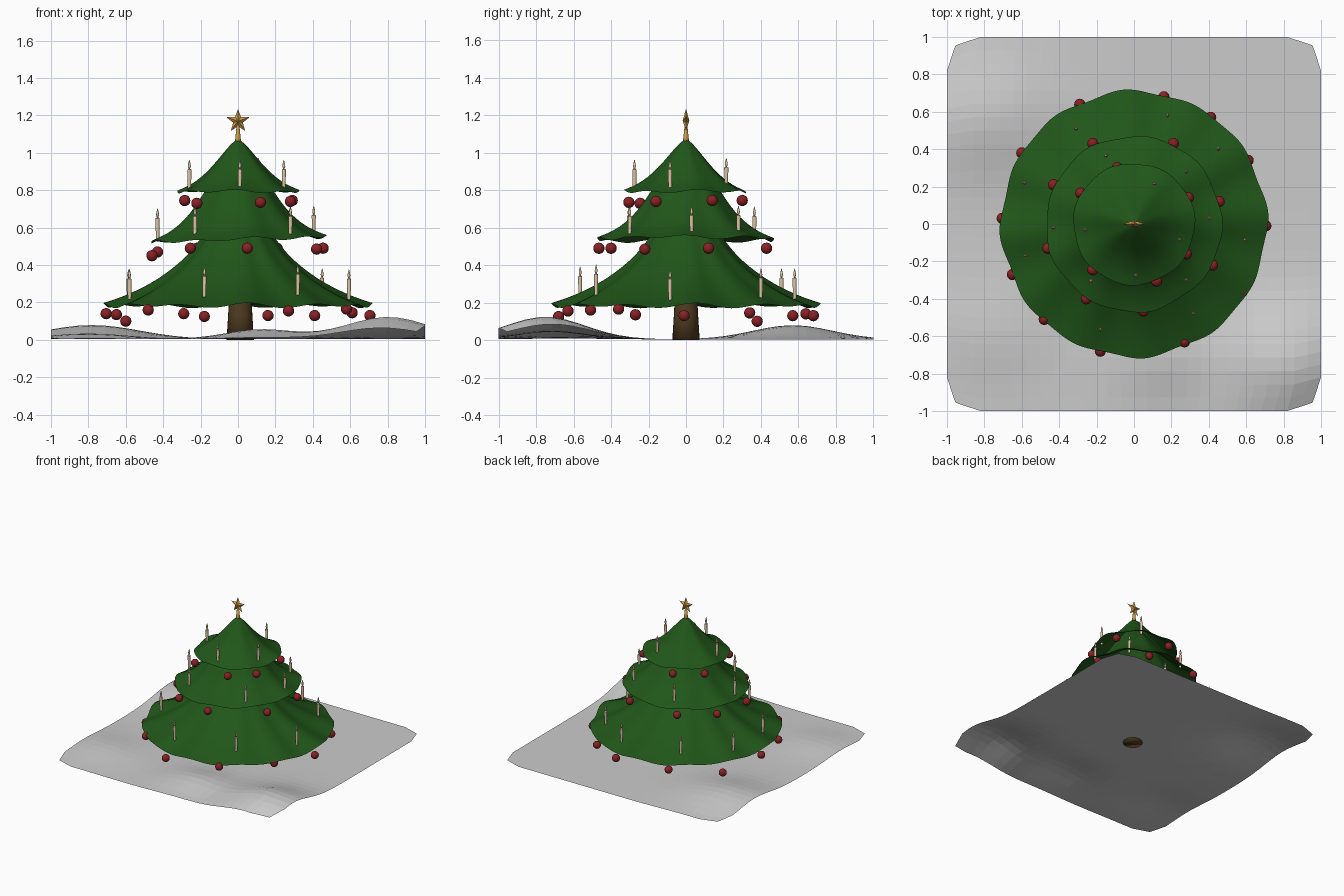
import bpy, bmesh
from math import sin, cos, pi, exp, atan2

if "Cube" in bpy.data.objects:
    bpy.data.objects.remove(bpy.data.objects["Cube"])

def material(name, rgb):
    m = bpy.data.materials.new(name)
    m.diffuse_color = (*rgb, 1)
    m.use_nodes = True
    m.node_tree.nodes["Principled BSDF"].inputs["Base Color"].default_value = m.diffuse_color
    return m

GREEN = material("needles", (0.015, 0.095, 0.01))
RED = material("bauble_red", (0.25, 0.015, 0.018))
CREAM = material("wax", (0.75, 0.58, 0.38))
GOLD = material("gold", (0.6, 0.32, 0.07))
BROWN = material("bark", (0.08, 0.045, 0.015))

def make(name, verts, faces, mat=None, smooth=True):
    me = bpy.data.meshes.new(name)
    me.from_pydata(verts, [], faces)
    bm = bmesh.new()
    bm.from_mesh(me)
    bmesh.ops.recalc_face_normals(bm, faces=bm.faces)
    bm.to_mesh(me)
    bm.free()
    ob = bpy.data.objects.new(name, me)
    bpy.context.collection.objects.link(ob)
    if mat:
        me.materials.append(mat)
    me.polygons.foreach_set("use_smooth", [smooth] * len(me.polygons))
    return ob

def ring_faces(rows, n):
    return [(r * n + i, r * n + (i + 1) % n, (r + 1) * n + (i + 1) % n, (r + 1) * n + i)
            for r in range(rows - 1) for i in range(n)]

def lathe(name, profile, n, loc, mat, smooth=True):
    verts = [(loc[0] + r * cos(2 * pi * i / n), loc[1] + r * sin(2 * pi * i / n), loc[2] + z)
             for r, z in profile for i in range(n)]
    faces = ring_faces(len(profile), n)
    last = (len(profile) - 1) * n
    faces += [tuple(range(n))[::-1], tuple(range(last, last + n))]
    return make(name, verts, faces, mat, smooth)

# Snow patch: one thin sheet with soft mounds and rounded corners
def mound(x, y, cx, cy, sx, sy, h):
    return h * exp(-((x - cx) / sx) ** 2 - ((y - cy) / sy) ** 2)

def snow_z(x, y):
    return (mound(x, y, 0.8, -0.75, 0.32, 0.3, 0.12) + mound(x, y, -0.78, 0.57, 0.36, 0.3, 0.075)
            + mound(x, y, 0.12, -0.7, 0.26, 0.22, 0.052) + mound(x, y, -0.8, -0.6, 0.3, 0.25, 0.03) + 0.004)

N = 28
verts = []
for j in range(N + 1):
    for i in range(N + 1):
        x, y = 2 * i / N - 1, 2 * j / N - 1
        px = x * (1 - 0.045 * max(0, (abs(y) - 0.86) / 0.14))
        py = y * (1 - 0.045 * max(0, (abs(x) - 0.86) / 0.14))
        verts.append((px, py, snow_z(x, y)))
W = N + 1
make("snow_ground", verts, [(j * W + i, j * W + i + 1, (j + 1) * W + i + 1, (j + 1) * W + i)
                            for j in range(N) for i in range(N)], None, False)

# Trunk
lathe("trunk", [(0.073, 0), (0.065, 0.13), (0.058, 0.26), (0.05, 0.45)], 24, (0.012, 0, 0), BROWN)

# Branch tiers: draped cones whose folds deepen toward the rim
def tier(name, profile, waves, fold, phase, tilt=0.0):
    n, verts = 80, []
    rim = profile[-1][0]
    for r, z in profile:
        w = r / rim
        for i in range(n):
            a = 2 * pi * i / n
            f = sin(waves * a + phase) + 0.5 * sin((waves - 4) * a + 2 * phase)
            rr = r * (1 + 0.012 * f) + fold * 0.35 * f * w * (1 - w)
            verts.append((rr * cos(a), rr * sin(a), z + fold * f * w * w + tilt * rr * cos(a)))
    ob = make(name, verts, ring_faces(len(profile), n), GREEN)
    ob.modifiers.new("soften", "SUBSURF").levels = 1
    ob.modifiers["soften"].render_levels = 1
    return ob

tier("lower_branches", [(0.06, 0.70), (0.13, 0.63), (0.2, 0.535), (0.26, 0.455), (0.33, 0.39),
                        (0.42, 0.32), (0.52, 0.262), (0.62, 0.215), (0.71, 0.183)], 12, 0.011, 0.6)
tier("middle_branches", [(0.05, 0.97), (0.11, 0.90), (0.175, 0.81), (0.23, 0.72), (0.29, 0.648),
                         (0.36, 0.59), (0.42, 0.558), (0.47, 0.537)], 9, 0.008, 1.4, 0.03)
tier("upper_branches", [(0.004, 1.072), (0.03, 1.055), (0.07, 1.01), (0.12, 0.947), (0.176, 0.887),
                        (0.23, 0.842), (0.28, 0.813), (0.325, 0.793)], 7, 0.007, 0.3)

# Baubles hanging under each rim: x, y, z
BAUBLES = [
    (-.29, .64, .14), (.16, .68, .13), (.41, .57, .13), (.61, .34, .145), (.705, -.01, .13), (.58, -.36, .165),
    (.27, -.63, .155), (-.18, -.68, .125), (-.48, -.51, .16), (-.65, -.27, .135), (-.705, .03, .14), (-.6, .38, .10),
    (-.22, .43, .49), (.21, .43, .49), (.455, .12, .49), (.42, -.22, .485), (.05, -.465, .49), (-.255, -.40, .49),
    (-.46, -.13, .45), (-.43, .21, .47),
    (-.09, .30, .745), (.29, .14, .745), (.28, -.16, .74), (.12, -.305, .735), (-.22, -.245, .73), (-.285, .165, .745)]
for k, p in enumerate(BAUBLES):
    prof = [(max(0.0005, 0.03 * sin(pi * t / 10)), -0.03 * cos(pi * t / 10)) for t in range(11)]
    lathe(f"bauble_{k + 1}", prof, 16, p, RED)

# Candles with slim flames standing on the branches: x, y, base z
CANDLES = [
    (-.31, .51, .24), (.18, .58, .24), (.45, .40, .24), (.593, -.085, .235), (.32, -.48, .26), (-.18, -.565, .25),
    (-.58, -.17, .235), (-.585, .22, .235),
    (-.15, .365, .57), (.28, .28, .575), (.405, .03, .575), (.28, -.3, .57), (-.23, -.305, .57), (-.43, -.02, .56),
    (-.26, -.03, .82), (.01, -.275, .82), (.245, -.085, .82), (.11, .215, .83)]
for k, p in enumerate(CANDLES):
    lathe(f"candle_{k + 1}", [(0.009, -0.02), (0.011, 0.09), (0.004, 0.095)], 12, p, CREAM, False)
    lathe(f"flame_{k + 1}", [(0.003, 0.093), (0.008, 0.108), (0.006, 0.122), (0.001, 0.142)], 10, p, CREAM)

# Tree-top star on its tapered socket
lathe("star_socket", [(0.018, 1.05), (0.014, 1.08), (0.007, 1.15)], 12, (0, 0, 0), GOLD)
sv = []
for i in range(10):
    r, a = (0.065, 0.027)[i % 2], pi / 2 + i * pi / 5
    sv.append((r * cos(a), 0, 1.17 + r * sin(a)))
sv += [(0, -0.018, 1.17), (0, 0.018, 1.17)]
make("star", sv, [(i, (i + 1) % 10, c) for i in range(10) for c in (10, 11)], GOLD, False)
